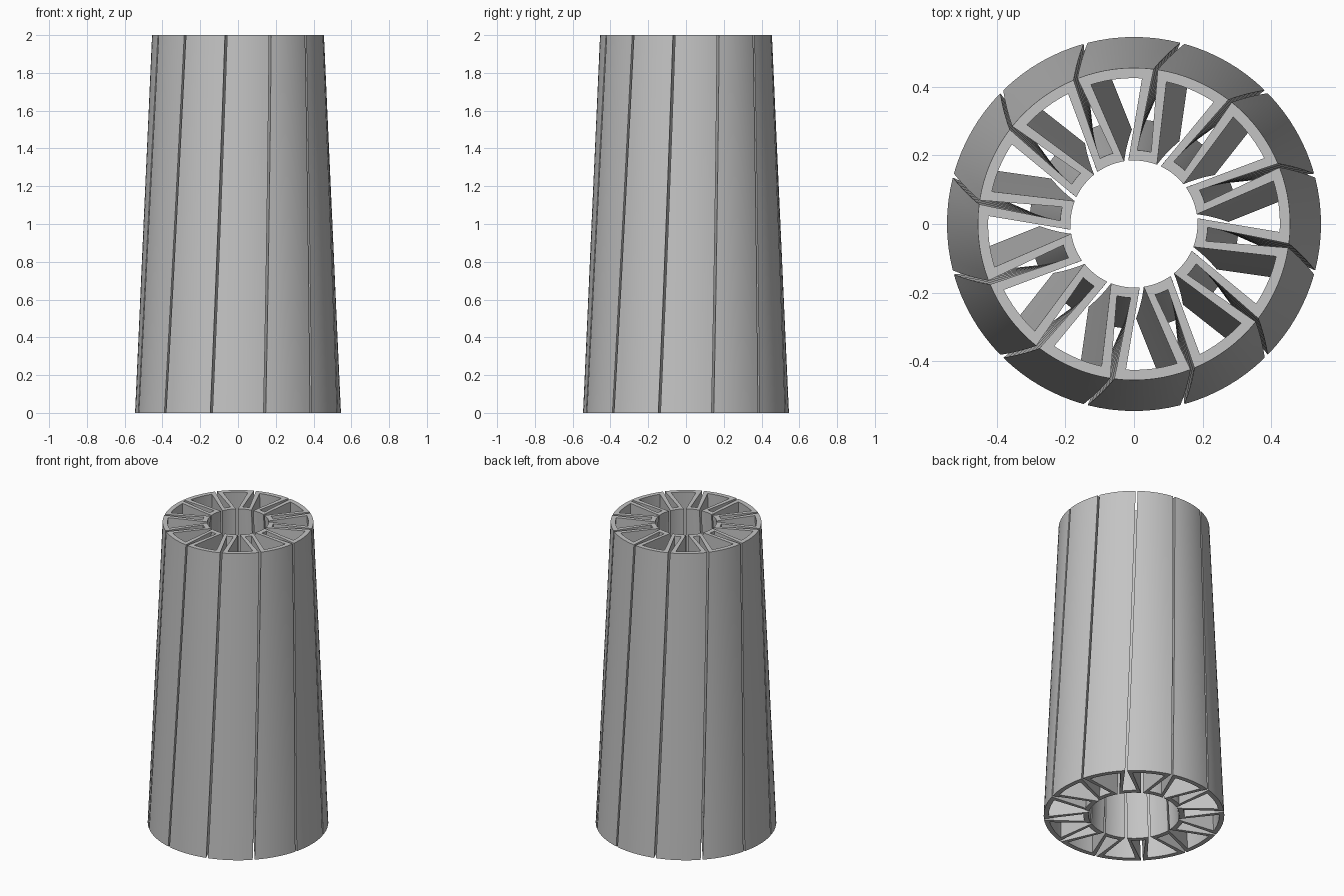
import bpy, bmesh
from math import radians, sin, cos

cube = bpy.data.objects.get("Cube")
if cube:
    bpy.data.objects.remove(cube, do_unlink=True)

HEIGHT = 2.0
SEGMENTS = 12
ARC_STEPS = 8
LEVELS = 8
WALL = 0.03       # radial thickness of the outer and inner arcs
WEB = 0.03        # thickness of the webs joining them
SLIT = 0.012      # width of the thin slits
TWIST = radians(7)
HALF = radians(180 / SEGMENTS)


def section(f):
    """Pairs of (outer side, inner side) points of the folded wall at height fraction f."""
    outer_r = 0.545 - 0.09 * f
    inner_r = 0.275 - 0.09 * f
    slim, wide = SLIT / 2, SLIT / 2 + WEB
    pairs = []
    for k in range(SEGMENTS):
        # each segment is an outer arc followed by an inner arc half a pitch on
        for r_out, cut_out, r_in, cut_in, shift in (
                (outer_r, slim, outer_r - WALL, wide, 0),
                (inner_r + WALL, wide, inner_r, slim, HALF)):
            middle = 2 * HALF * k + shift + TWIST * f
            for i in range(ARC_STEPS + 1):
                u = 2 * i / ARC_STEPS - 1
                pair = []
                for r, cut in ((r_out, cut_out), (r_in, cut_in)):
                    a = middle + u * (HALF - cut / r)
                    pair.append((r * cos(a), r * sin(a), HEIGHT * f))
                pairs.append(pair)
    return split_order(pairs)


def split_order(pairs):
    return [p[0] for p in pairs], [p[1] for p in pairs]


# Folded, twisted and tapered sleeve
bm = bmesh.new()
rings = []
for level in range(LEVELS + 1):
    rings.append([[bm.verts.new(p) for p in side] for side in section(level / LEVELS)])


def bridge(a, b):
    for i in range(len(a)):
        j = (i + 1) % len(a)
        bm.faces.new((a[i], a[j], b[j], b[i]))


for low, high in zip(rings, rings[1:]):
    bridge(low[0], high[0])
    bridge(high[1], low[1])
bridge(rings[0][1], rings[0][0])
bridge(rings[-1][0], rings[-1][1])
bmesh.ops.recalc_face_normals(bm, faces=bm.faces[:])

mesh = bpy.data.meshes.new("slotted_sleeve")
bm.to_mesh(mesh)
bm.free()
sleeve = bpy.data.objects.new("slotted_sleeve", mesh)
bpy.context.collection.objects.link(sleeve)

# Plain grey
grey = bpy.data.materials.new("light_grey")
grey.use_nodes = True
colour = (0.55, 0.55, 0.55, 1)
grey.diffuse_color = colour
grey.node_tree.nodes["Principled BSDF"].inputs["Base Color"].default_value = colour
mesh.materials.append(grey)

bpy.ops.object.select_all(action="DESELECT")
sleeve.select_set(True)
bpy.context.view_layer.objects.active = sleeve
bpy.ops.object.shade_smooth_by_angle(angle=radians(30))
